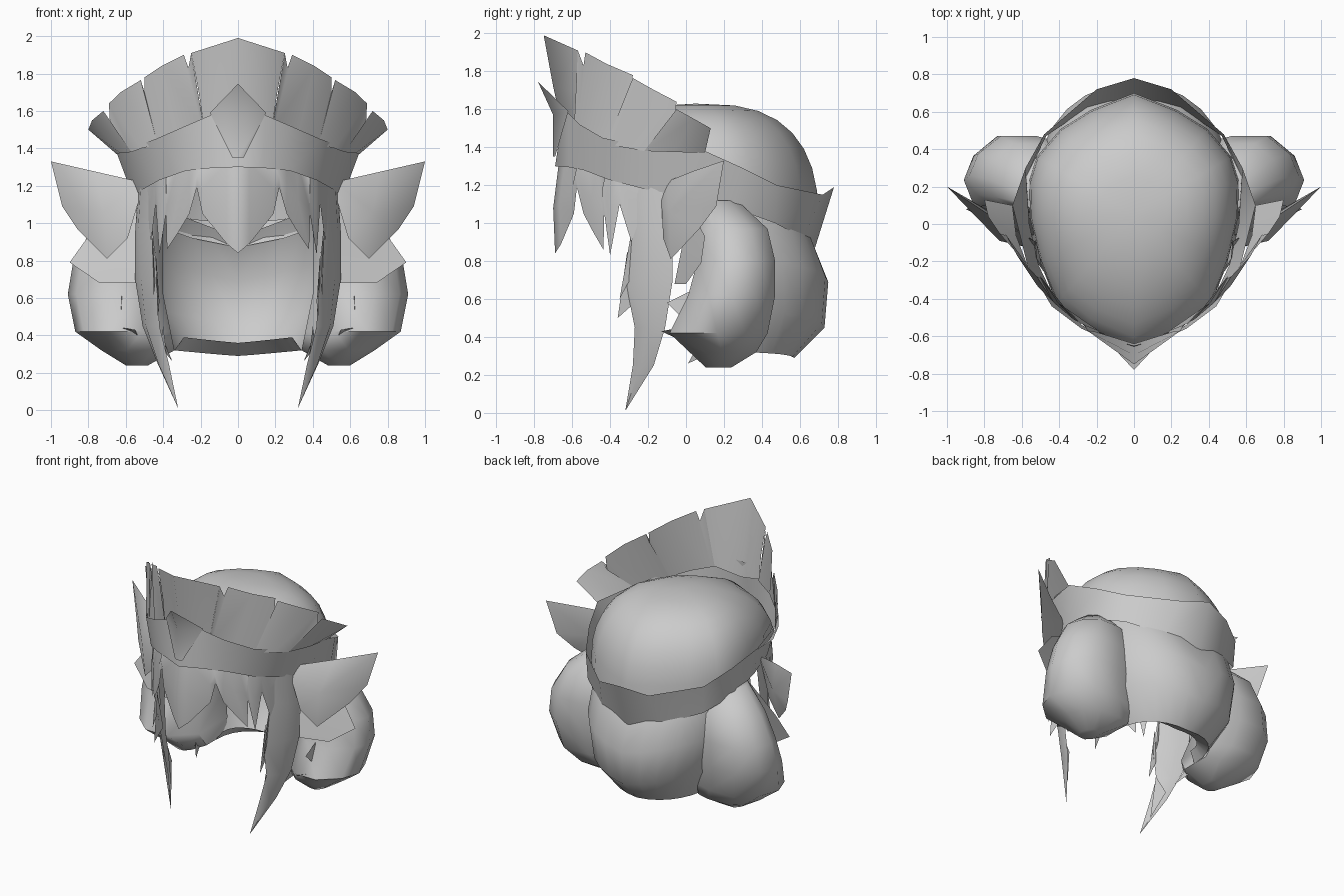
import bpy, bmesh, math
from mathutils import Vector

cube = bpy.data.objects.get("Cube")
if cube:
    bpy.data.objects.remove(cube)

GREY = (0.6, 0.6, 0.6, 1)
mat = bpy.data.materials.new("plain grey")
mat.use_nodes = True
mat.diffuse_color = GREY
bsdf = next(n for n in mat.node_tree.nodes if n.type == 'BSDF_PRINCIPLED')
bsdf.inputs["Base Color"].default_value = GREY


def finish(name, bm, angle):
    bmesh.ops.remove_doubles(bm, verts=bm.verts, dist=0.002)
    bmesh.ops.recalc_face_normals(bm, faces=bm.faces)
    mesh = bpy.data.meshes.new(name)
    bm.to_mesh(mesh)
    bm.free()
    mesh.materials.append(mat)
    obj = bpy.data.objects.new(name, mesh)
    bpy.context.collection.objects.link(obj)
    bpy.ops.object.select_all(action='DESELECT')
    obj.select_set(True)
    bpy.context.view_layer.objects.active = obj
    bpy.ops.object.shade_smooth_by_angle(angle=math.radians(angle))


def loft(name, rows, closed=False, angle=45):
    """Skin between rows of points, then mirror left to right."""
    bm = bmesh.new()
    for side in (1, -1):
        grid = [[bm.verts.new((side * x, y, z)) for x, y, z in r] for r in rows]
        n = len(rows[0])
        for a, b in zip(grid, grid[1:]):
            for i in range(n if closed else n - 1):
                j = (i + 1) % n
                bm.faces.new((a[i], a[j], b[j], b[i]))
        if closed:
            bm.faces.new(grid[0])
            bm.faces.new(grid[-1])
    finish(name, bm, angle)


def fan(name, ring, centres, angle=60):
    """Join an outline to front and back centre points, mirrored."""
    bm = bmesh.new()
    for side in (1, -1):
        vs = [bm.verts.new((side * x, y, z)) for x, y, z in ring]
        for x, y, z in centres:
            c = bm.verts.new((side * x, y, z))
            for i in range(len(vs)):
                bm.faces.new((vs[i - 1], vs[i], c))
    finish(name, bm, angle)


def spikes(name, tris):
    bm = bmesh.new()
    for side in (1, -1):
        for t in tris:
            bm.faces.new([bm.verts.new((side * x, y, z)) for x, y, z in t])
    finish(name, bm, 30)


def bulge(a, b, out):
    """Midpoint of two points, pushed away from the head's axis."""
    m = (Vector(a) + Vector(b)) / 2
    return m + Vector((m.x, m.y, 0)).normalized() * out


# Skull cap: a tilted egg-shaped outline rounded up to the crown, lower at the brow
outline = [(0, -.66), (.25, -.55), (.41, -.42), (.5, -.2), (.555, .03), (.56, .23),
           (.52, .36), (.39, .51), (.23, .61), (0, .7)]
dome = []
for k in range(9):
    t = math.radians(90 * k / 8)
    row = []
    for x, y in outline:
        brow_drop = max(0, -y)
        s = max(math.cos(t), 0) ** (.7 + .5 * brow_drop)
        base = 1.17 - .25 * y
        row.append((x * s, .05 + (y - .05) * s,
                    base + (1.63 - base) * math.sin(t) ** (.8 + brow_drop)))
    dome.append(row)
loft("skull_cap", dome, angle=60)

# Headband: flared tilted ring, dropping to the back
band_low = [(0, -.69, 1.3), (.14, -.62, 1.295), (.28, -.54, 1.28), (.42, -.41, 1.23),
            (.51, -.22, 1.18), (.56, 0, 1.14), (.575, .25, 1.08), (.47, .47, 1),
            (.25, .62, .92), (0, .68, .87)]
band_top = [(0, -.65, 1.56), (.14, -.62, 1.58), (.28, -.56, 1.52), (.44, -.44, 1.45),
            (.57, -.22, 1.4), (.65, .1, 1.38), (.58, .3, 1.29), (.48, .48, 1.2),
            (.2, .72, 1.15), (0, .78, 1.19)]
loft("headband", [band_low, band_top])

# Pointed brow plate on the headband
loft("brow_plate", [[(0, -.7, 1.35), (.03, -.69, 1.35)],
                    [(0, -.7, 1.57), (.15, -.62, 1.59)],
                    [(0, -.78, 1.745), (0, -.78, 1.745)]], angle=60)

# Crown feathers: one curved fan, notched between the feathers
loft("centre_feather", [[(0, -.64, 1.45), (.18, -.59, 1.5)],
                        [(0, -.7, 1.72), (.21, -.575, 1.7)],
                        [(0, -.75, 1.99), (.25, -.57, 1.91)]], angle=80)
feathers = [
    ((.19, -.57, 1.5), (.43, -.42, 1.42), (.29, -.53, 1.9), (.5, -.28, 1.78)),
    ((.43, -.42, 1.42), (.57, -.22, 1.38), (.52, -.28, 1.765), (.69, -.05, 1.64)),
    ((.57, -.22, 1.38), (.65, .1, 1.37), (.72, -.05, 1.6), (.8, .13, 1.5))]
notches = [(.265, -.54, 1.83), (.5, -.29, 1.7), (.685, -.06, 1.54)]
roots, tips = [(.18, -.59, 1.5)], [(.25, -.57, 1.91)]
for (a, b, c, d), notch in zip(feathers, notches):
    roots += [a, a, bulge(a, b, .02), b]
    tips += [notch, c, bulge(c, d, .02), d]
loft("side_feathers", [roots, tips], angle=50)

# Fringe: a curtain with a jagged lower edge following the forehead
fringe_edge = [(0, .84), (.06, .89), (.19, 1.05), (.22, 1.19), (.26, 1.05), (.32, .95),
               (.38, .86), (.385, 1.05), (.42, .83), (.44, 1.1), (.465, .9), (.5, 1.15)]
brow = [(0, -.69), (.22, -.575), (.42, -.4), (.5, -.2)]


def brow_y(x):
    for (x0, y0), (x1, y1) in zip(brow, brow[1:]):
        if x <= x1:
            return y0 + (y1 - y0) * (x - x0) / (x1 - x0)


loft("fringe", [[(x, brow_y(x) + .02, 1.32) for x, z in fringe_edge],
                [(x, brow_y(x) - .01, (1.32 + z) / 2) for x, z in fringe_edge],
                [(x, brow_y(x), z) for x, z in fringe_edge]], angle=80)

# Long curved locks beside the face, with small split ends
inner = [(.45, -.3, 1.25), (.46, -.28, 1), (.43, -.32, .7), (.42, -.27, .45),
         (.37, -.28, .25), (.32, -.32, .01)]
outer = [(.53, -.05, 1.25), (.55, -.07, .95), (.55, -.07, .7), (.51, -.11, .45),
         (.43, -.17, .25), (.32, -.32, .01)]
loft("side_lock", [[a, bulge(a, b, .03 if a != b else 0), b] for a, b in zip(inner, outer)])
spikes("lock_split_ends", [
    ((.44, -.31, .85), (.42, -.27, .58), (.43, -.36, .5)),
    ((.46, -.28, 1), (.44, -.27, .75), (.45, -.35, .6)),
    ((.4, -.25, .45), (.42, -.17, .3), (.36, -.26, .12))])

# Back hair: open shell tucked under the band, creased and curling in at the bottom
shell = []
for z, rise, w, back, front in [(.93, .2, .52, .645, 0), (.86, .19, .54, .68, .02),
                                (.69, .13, .55, .75, .06), (.45, .1, .49, .73, .12),
                                (.29, .03, .34, .57, .22), (.36, .03, .29, .44, .24)]:
    row = []
    for k in range(8):
        a = math.radians(90 * k / 7)
        row.append((w * math.cos(a) ** .9, front + (back - front) * math.sin(a) ** .9,
                    z + rise * math.cos(a)))
    shell.append(row)
loft("back_hair", shell, angle=60)

# Rounded side buns from stacked rings: height, inner x, outer x, front y, back y
section = [(1, 0), (.8, .55), (.3, 1), (-.5, 1), (-1, .85), (-1, -.4), (-.4, -.95),
           (.3, -.95), (.82, -.5)]
bun = []
for z, inside, wide, front, back in [
        (1.12, .42, .6, .06, .27), (.97, .4, .78, .05, .43), (.8, .4, .88, .05, .47),
        (.62, .4, .91, 0, .47), (.42, .36, .87, -.1, .43), (.32, .34, .73, .01, .37),
        (.24, .48, .6, .1, .24)]:
    cx, cy, rx, ry = (wide + inside) / 2, (front + back) / 2, (wide - inside) / 2, (back - front) / 2
    bun.append([(cx + rx * u, cy + ry * v, z) for u, v in section])
loft("side_bun", bun, closed=True, angle=50)
spikes("bun_strands", [
    ((.75, .02, .46), (.52, .02, .36), (.55, -.13, .43)),
    ((.62, .1, .68), (.63, 0, .48), (.62, -.1, .58)),
    ((.4, .14, .32), (.42, .1, .42), (.35, .01, .26))])

# Flat tuft between ear and bun
loft("ear_tuft", [[(.52, .02, 1.08), (.8, .1, .93)], [(.52, -.02, .88), (.9, .08, .79)],
                  [(.53, -.06, .68), (.74, 0, .68)]])

# Pointed ears, swelling gently forward
fan("ear", [(.52, -.1, 1.22), (.76, .04, 1.275), (1, .2, 1.33), (.94, .16, 1.09),
            (.86, .07, .97), (.7, -.08, .81), (.59, -.12, .92), (.53, -.13, 1.12)],
    [(.72, -.09, 1.06), (.74, .05, 1.08)])
